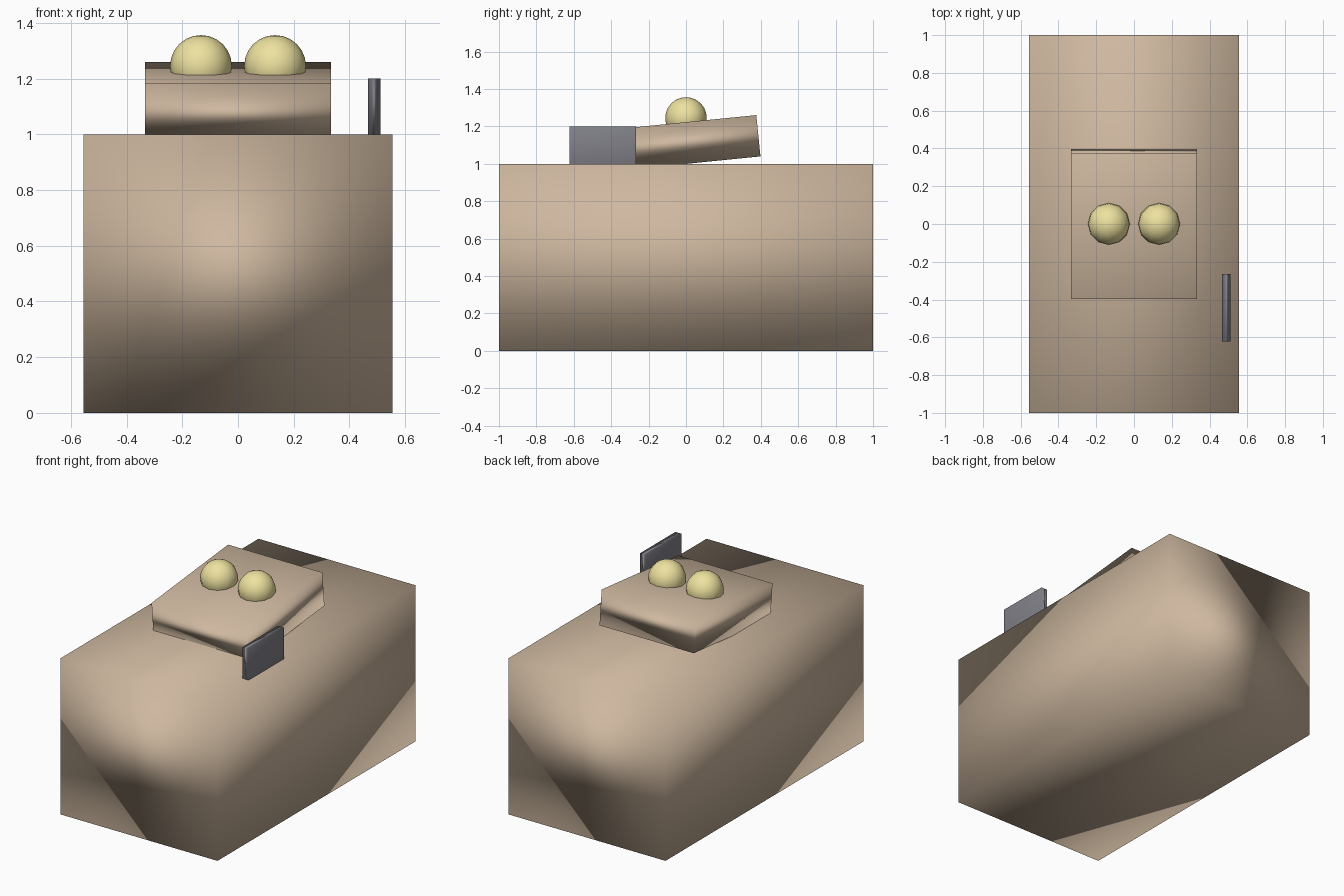
import bpy
from math import radians

if "Cube" in bpy.data.objects:
    bpy.data.objects.remove(bpy.data.objects["Cube"])


def material(name, rgb):
    m = bpy.data.materials.new(name)
    m.diffuse_color = (*rgb, 1)
    m.use_nodes = True
    m.node_tree.nodes["Principled BSDF"].inputs["Base Color"].default_value = m.diffuse_color
    return m


tan = material("tan", (0.62, 0.48, 0.35))
yellow = material("pale_yellow", (0.85, 0.76, 0.35))
grey = material("blue_grey", (0.22, 0.22, 0.25))


def finish(name, mat):
    ob = bpy.context.object
    ob.name = name
    ob.data.materials.append(mat)
    bpy.ops.object.shade_smooth()  # soft shading runs across all edges
    return ob


def block(name, size, loc, mat, tilt=0.0):
    bpy.ops.mesh.primitive_cube_add(size=1, location=loc)
    ob = finish(name, mat)
    ob.scale = size
    ob.rotation_euler.x = tilt
    return ob


# Large body and the tilted block resting on it
block("body", (1.11, 2.0, 1.0), (0, 0, 0.5), tan)
block("tilted_block", (0.667, 0.778, 0.222), (0, 0, 1.111), tan, radians(5.73))

# Thin upright plate on the right-hand side
block("side_plate", (0.044, 0.356, 0.2), (0.489, -0.444, 1.1), grey)

# Pair of domes, half sunk in the tilted block
for side, x in (("left", -0.133), ("right", 0.133)):
    bpy.ops.mesh.primitive_uv_sphere_add(segments=12, ring_count=12, radius=0.111,
                                         location=(x, 0, 1.245))
    finish(side + "_dome", yellow)
